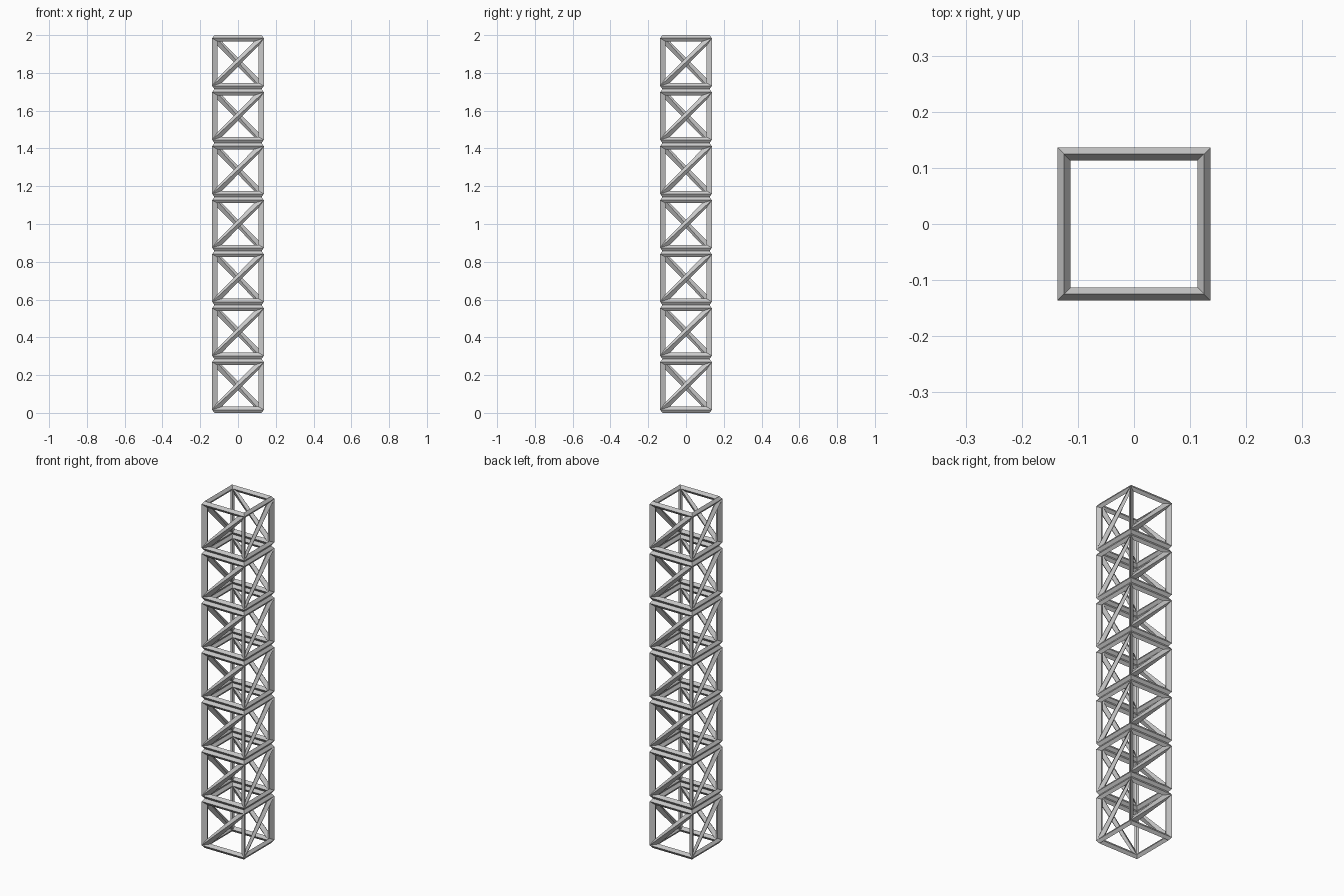
import bpy, bmesh

if "Cube" in bpy.data.objects:
    bpy.data.objects.remove(bpy.data.objects["Cube"])

TIERS = 7
PITCH = 2.0 / TIERS      # height of one tier
BAR = 0.033              # bar thickness
HALF = 0.125             # half width to bar centre lines


def truss_mesh():
    """Open square tube, every side split by one rising diagonal."""
    bm = bmesh.new()
    corners = [(-HALF, -HALF), (HALF, -HALF), (HALF, HALF), (-HALF, HALF)]
    low = [bm.verts.new((x, y, BAR / 2)) for x, y in corners]
    high = [bm.verts.new((x, y, PITCH - BAR / 2)) for x, y in corners]
    for i in range(4):
        j = (i + 1) % 4
        bm.faces.new((low[i], low[j], high[j]))
        bm.faces.new((low[i], high[j], high[i]))
    bm.normal_update()
    mesh = bpy.data.meshes.new("truss_tier")
    bm.to_mesh(mesh)
    bm.free()
    return mesh


# Stacked tiers: edges become four-sided bars
mesh = truss_mesh()
for k in range(TIERS):
    tier = bpy.data.objects.new(f"truss_tier_{k + 1}", mesh)
    bpy.context.collection.objects.link(tier)
    tier.location.z = k * PITCH
    wire = tier.modifiers.new("bars", 'WIREFRAME')
    wire.thickness = BAR
    wire.offset = 0.0
    wire.use_even_offset = True
    wire.use_relative_offset = False
    wire.use_boundary = True
    wire.use_replace = True
